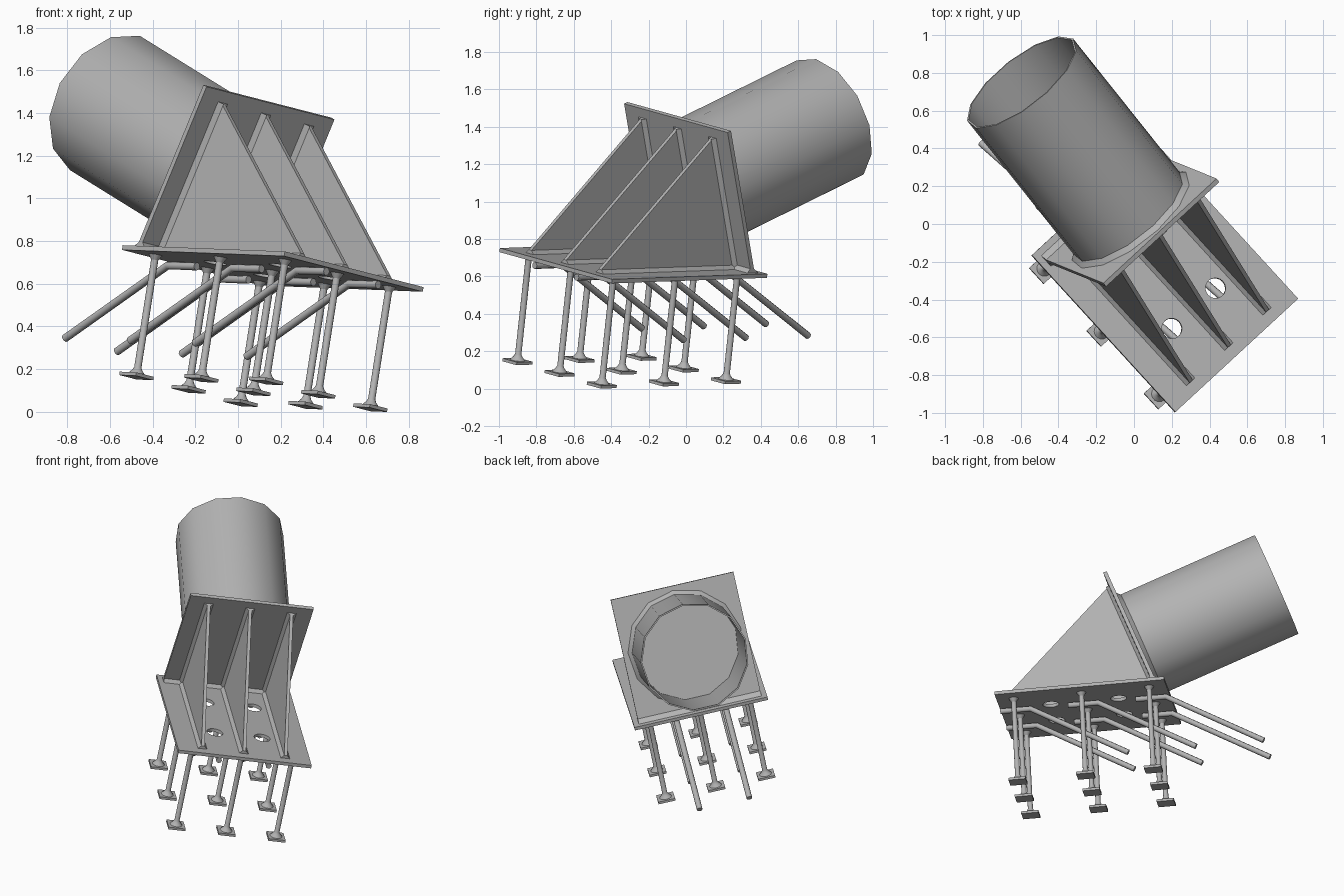
import bpy, bmesh
from math import radians, sin, cos, pi
from mathutils import Vector, Matrix

cube = bpy.data.objects.get("Cube")
if cube:
    bpy.data.objects.remove(cube)

steel = bpy.data.materials.new("grey_steel")
steel.use_nodes = True
GREY = (0.45, 0.45, 0.45, 1)
steel.diffuse_color = GREY
steel.node_tree.nodes["Principled BSDF"].inputs["Base Color"].default_value = GREY

# Tilted frame of the assembly: U across, V towards the tube, N out of the base
U = Vector((0.722, 0.667, -0.1855)).normalized()
N = U.cross(Vector((-0.6705, 0.7416, 0.0249))).normalized()
V = N.cross(U)
FRAME = Matrix.Translation((0.1645, -0.28, 0.6825)) @ Matrix((U, V, N)).transposed().to_4x4()

TILT = radians(20)
AXIS = Vector((0, cos(TILT), sin(TILT)))      # tube direction
RISE = Vector((0, -sin(TILT), cos(TILT)))     # up along the end plate
FRONT, BACK = 0.447, 0.472                    # end plate faces along AXIS
TOP = 0.659                                   # end plate upper edge along RISE
THICK = 0.022
made = []


def finish(name, bm, local=Matrix()):
    bmesh.ops.recalc_face_normals(bm, faces=bm.faces[:])
    mesh = bpy.data.meshes.new(name)
    bm.to_mesh(mesh)
    bm.free()
    mesh.materials.append(steel)
    obj = bpy.data.objects.new(name, mesh)
    bpy.context.collection.objects.link(obj)
    obj.matrix_world = FRAME @ local
    made.append(obj)
    return obj


def extrude(bm, direction):
    geo = bmesh.ops.extrude_face_region(bm, geom=bm.faces[:])["geom"]
    moved = [g for g in geo if isinstance(g, bmesh.types.BMVert)]
    bmesh.ops.translate(bm, verts=moved, vec=direction)


def prism(name, points, direction):
    bm = bmesh.new()
    bm.faces.new([bm.verts.new(p) for p in points])
    extrude(bm, Vector(direction))
    return finish(name, bm)


def lathe(name, profile, sides, local=Matrix(), loop=False):
    bm = bmesh.new()
    rings = []
    for r, h in profile:
        angles = [pi / 2 + 2 * pi * i / sides for i in range(sides)]
        rings.append([bm.verts.new((r * cos(a), r * sin(a), h)) for a in angles])
    pairs = list(zip(rings, rings[1:]))
    if loop:
        pairs.append((rings[-1], rings[0]))
    else:
        bm.faces.new(rings[0])
        bm.faces.new(rings[-1])
    for a, b in pairs:
        for i in range(sides):
            j = (i + 1) % sides
            bm.faces.new((a[i], a[j], b[j], b[i]))
    return finish(name, bm, local)


def plate_point(d, e, u=0.0):
    return AXIS * d + RISE * e + Vector((u, 0, 0))


def foot_of(d):
    return -d * sin(TILT) / cos(TILT)         # RISE value where N is zero


# Base plate with four round holes
bm = bmesh.new()
loops = [[(-0.45, -0.563), (0.45, -0.563), (0.45, 0.563), (-0.45, 0.563)]]
for su in (-1, 1):
    for sv in (-1, 1):
        loops.append([(su * 0.16 + 0.054 * cos(a * pi / 10),
                       sv * 0.225 + 0.054 * sin(a * pi / 10)) for a in range(20)])
for loop in loops:
    vs = [bm.verts.new((x, y, 0)) for x, y in loop]
    for a, b in zip(vs, vs[1:] + vs[:1]):
        bm.edges.new((a, b))
bmesh.ops.triangle_fill(bm, edges=bm.edges[:], use_beauty=True, normal=(0, 0, 1))
extrude(bm, Vector((0, 0, -THICK)))
finish("base_plate", bm)

# Leaning end plate and the weld along its foot
HALF = 0.415
prism("end_plate", [plate_point(FRONT, foot_of(FRONT), -HALF), plate_point(FRONT, TOP, -HALF),
                    plate_point(BACK, TOP, -HALF), plate_point(BACK, foot_of(BACK), -HALF)],
      (2 * HALF, 0, 0))
for d, side in ((FRONT, -1), (BACK, 1)):
    root = plate_point(d, foot_of(d), -HALF)
    prism("end_plate_weld", [root, root + RISE * 0.025, root + Vector((0, side * 0.025, 0))],
          (2 * HALF, 0, 0))

# Open tube and its weld ring
tube_frame = Matrix(((-1, 0, 0), RISE, AXIS)).transposed()
tube_frame = tube_frame.to_4x4()
tube_frame.translation = plate_point(BACK, 0.245)
R = 0.358
lathe("tube", [(R, 0), (R, 0.992), (R - 0.01, 0.992), (R - 0.01, 0)], 13, tube_frame, True)
lathe("tube_weld", [(R, 0), (R + 0.026, 0), (R, 0.026)], 13, tube_frame, True)

# Three triangular ribs with fillet welds on both sides
RIB = 0.011
toe = Vector((0, -0.5, 0))
heel = plate_point(FRONT, foot_of(FRONT))
head = plate_point(FRONT, 0.603)
for u in (-0.28, 0, 0.28):
    shift = Vector((u - RIB, 0, 0))
    prism("rib", [p + shift for p in (toe, toe + Vector((0, 0, 0.02)), head, heel)],
          (2 * RIB, 0, 0))
    for side in (-1, 1):
        root = Vector((u + side * RIB, 0, 0))
        out = Vector((side * 0.02, 0, 0))
        prism("rib_base_weld", [root + toe, root + toe + out, root + toe + Vector((0, 0, 0.02))],
              heel - toe)
        prism("rib_plate_weld", [root + heel, root + heel + out, root + heel - AXIS * 0.02],
              head - heel)

# Nine anchor legs with square feet
leg = [(0.032, -THICK), (0.017, -0.047), (0.017, -0.558), (0.024, -0.572), (0.042, -0.592)]
for u in (-0.338, 0, 0.338):
    for v in (-0.45, 0, 0.45):
        lathe("anchor_leg", leg, 14, Matrix.Translation((u, v, 0)))
        w = 0.057
        prism("anchor_foot", [(u - w, v - w, -0.607), (u + w, v - w, -0.607),
                              (u + w, v + w, -0.607), (u - w, v + w, -0.607)], (0, 0, 0.016))

# Six bent shear bars under the base
for u in (-0.168, 0.168):
    for v in (-0.36, 0.09, 0.54):
        curve = bpy.data.curves.new("shear_bar", "CURVE")
        curve.dimensions = "3D"
        curve.bevel_depth = 0.019
        curve.bevel_resolution = 2
        curve.use_fill_caps = True
        spline = curve.splines.new("POLY")
        spline.points.add(2)
        path = ((u, v - 0.2, -0.042), (u, v, -0.042), (u, v + 0.632, -0.407))
        for point, co in zip(spline.points, path):
            point.co = (*co, 1)
        curve.materials.append(steel)
        bar = bpy.data.objects.new("shear_bar", curve)
        bpy.context.collection.objects.link(bar)
        bar.matrix_world = FRAME

# Smooth the round surfaces, keep the corners sharp
bpy.ops.object.select_all(action="DESELECT")
for obj in made:
    obj.select_set(True)
bpy.context.view_layer.objects.active = made[0]
bpy.ops.object.shade_smooth_by_angle(angle=radians(29))
